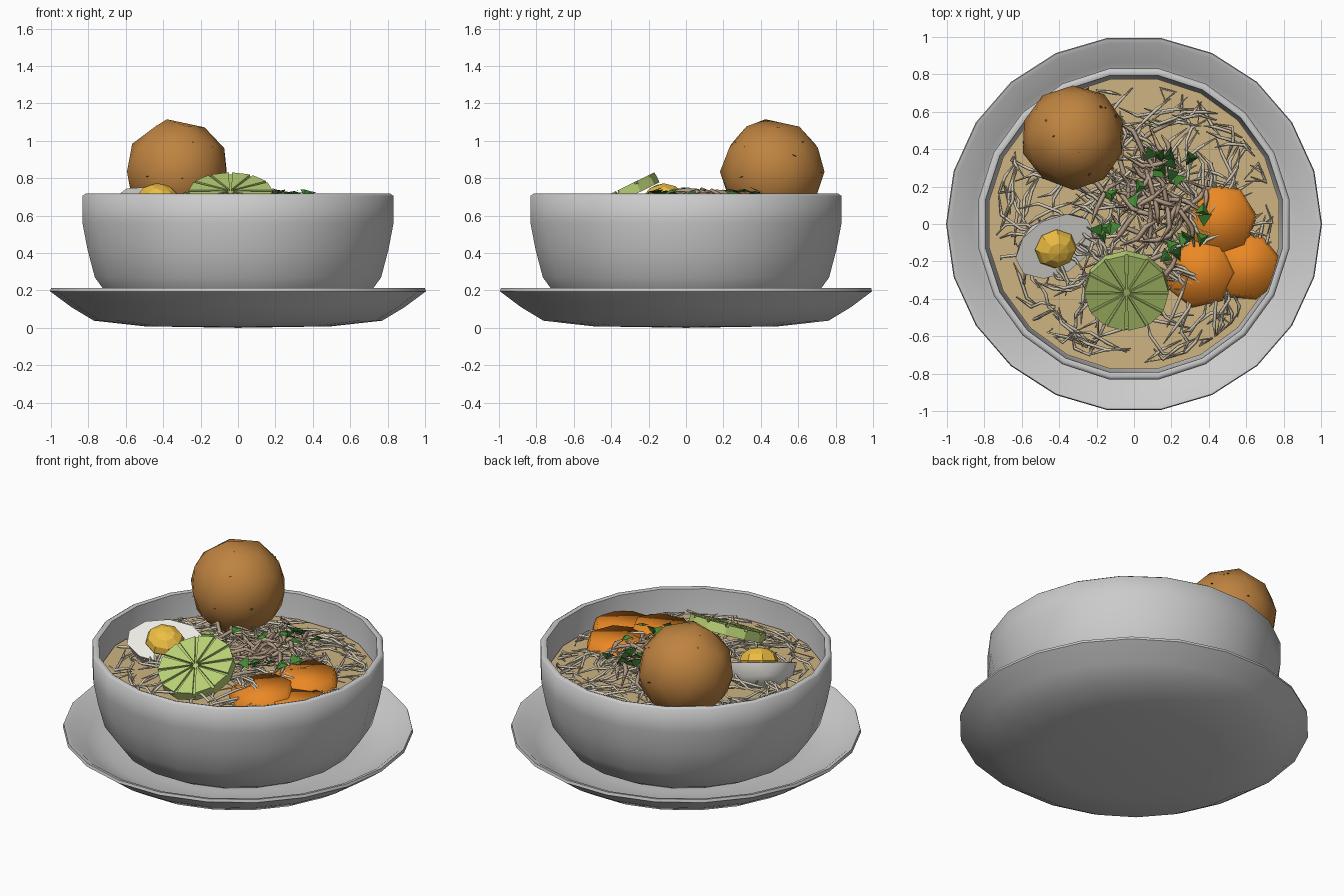
import bpy, bmesh, math, random
from mathutils import Matrix, Vector

if "Cube" in bpy.data.objects:
    bpy.data.objects.remove(bpy.data.objects["Cube"])
random.seed(7)
pi = math.pi
SOUP_Z = 0.56

def material(name, rgb):
    m = bpy.data.materials.new(name)
    m.diffuse_color = (*[c ** 2.2 for c in rgb], 1)
    m.use_nodes = True
    m.node_tree.nodes["Principled BSDF"].inputs["Base Color"].default_value = m.diffuse_color
    return m

def make_active(ob):
    bpy.ops.object.select_all(action='DESELECT')
    ob.select_set(True)
    bpy.context.view_layer.objects.active = ob

def finish(name, bm, mat=None, smooth=None, matrix=None):
    me = bpy.data.meshes.new(name)
    bmesh.ops.recalc_face_normals(bm, faces=bm.faces[:])
    bm.to_mesh(me)
    bm.free()
    if matrix:
        me.transform(matrix)
    ob = bpy.data.objects.new(name, me)
    bpy.context.collection.objects.link(ob)
    if mat:
        me.materials.append(mat)
    if smooth:
        make_active(ob)
        bpy.ops.object.shade_smooth_by_angle(angle=math.radians(smooth))
    return ob

def lathe(name, profile, n, mat=None, smooth=60):
    bm = bmesh.new()
    vs = [bm.verts.new((r, 0, z)) for r, z in profile]
    es = [bm.edges.new(p) for p in zip(vs, vs[1:])]
    rot = Matrix.Rotation(pi / n + pi / 2, 3, 'Z')
    bmesh.ops.rotate(bm, verts=vs, cent=(0, 0, 0), matrix=rot)
    bmesh.ops.spin(bm, geom=vs + es, cent=(0, 0, 0), axis=(0, 0, 1), angle=2 * pi, steps=n)
    bmesh.ops.remove_doubles(bm, verts=bm.verts[:], dist=0.0005)
    return finish(name, bm, mat, smooth)

def prism(bm, pts, z0, z1, top=1.0):
    lo = [bm.verts.new((x, y, z0)) for x, y in pts]
    hi = [bm.verts.new((x * top, y * top, z1)) for x, y in pts]
    bm.faces.new(lo)
    bm.faces.new(hi)
    n = len(pts)
    for i in range(n):
        j = (i + 1) % n
        bm.faces.new((lo[i], lo[j], hi[j], hi[i]))

def ring(r, n, a0=0.0):
    return [(r * math.cos(a0 + 2 * pi * i / n), r * math.sin(a0 + 2 * pi * i / n)) for i in range(n)]

# Materials
china = material("china", (0.90, 0.90, 0.89))
broth = material("broth", (0.80, 0.70, 0.50))
noodle = material("noodle", (0.82, 0.78, 0.70))
shred = material("shred", (0.70, 0.61, 0.52))
orange = material("carrot", (0.92, 0.53, 0.16))
lime_green = material("lime", (0.72, 0.82, 0.46))
herb_green = material("herb", (0.27, 0.53, 0.22))
herb_dark = material("dark_herb", (0.15, 0.28, 0.13))
yellow = material("yolk", (0.93, 0.74, 0.27))
white = material("egg_white", (0.94, 0.93, 0.90))
brown = material("fried_ball", (0.74, 0.51, 0.26))
crumb = material("crumb", (0.42, 0.27, 0.12))

# Saucer, bowl and soup
lathe("saucer", [(0, 0), (0.5, 0.008), (0.77, 0.038), (0.89, 0.11), (1.005, 0.195), (1.0, 0.212),
                 (0.975, 0.207), (0.87, 0.125), (0.75, 0.085), (0.6, 0.07), (0, 0.06)], 22, china)
lathe("bowl", [(0, 0.06), (0.55, 0.07), (0.68, 0.14), (0.775, 0.27), (0.815, 0.42), (0.842, 0.56),
               (0.842, 0.705), (0.825, 0.717), (0.805, 0.71), (0.795, 0.55), (0.76, 0.38), (0.6, 0.2),
               (0, 0.14)], 20, china)
lathe("soup", [(0.785, SOUP_Z - 0.03), (0.785, SOUP_Z), (0, SOUP_Z)], 20, broth)

# Strands: short zigzag tubes over a low heap
def heap(x, y):
    return SOUP_Z + 0.01 + 0.10 * max(0, 1 - (x * x + y * y) / 0.5)

def strands(name, count, centre, spread, step, thick, lift, mat):
    cu = bpy.data.curves.new(name, 'CURVE')
    cu.dimensions = '3D'
    cu.bevel_depth = thick
    cu.bevel_resolution = 0
    cu.use_fill_caps = True
    for _ in range(count):
        a, r = random.uniform(0, 2 * pi), spread * math.sqrt(random.random())
        p = Vector((centre[0] + r * math.cos(a), centre[1] + r * math.sin(a)))
        h = random.uniform(0, 2 * pi)
        pts = []
        for _ in range(4):
            if p.length > 0.74:
                p *= 0.74 / p.length
                h += pi * 0.7
            pts.append((p.x, p.y, heap(*p) + random.uniform(-0.005, lift)))
            p = p + Vector((math.cos(h), math.sin(h))) * step * random.uniform(0.6, 1.3)
            h += random.uniform(-0.7, 0.7)
        s = cu.splines.new('POLY')
        s.points.add(len(pts) - 1)
        for i, (q, c) in enumerate(zip(s.points, pts)):
            q.co = (*c, 1)
            q.radius = 0.3 if i in (0, len(pts) - 1) else 1
    ob = bpy.data.objects.new(name, cu)
    bpy.context.collection.objects.link(ob)
    cu.materials.append(mat)
    make_active(ob)
    bpy.ops.object.convert(target='MESH')

strands("noodles", 280, (0, 0), 0.72, 0.10, 0.009, 0.03, noodle)
strands("meat_shreds", 55, (0.13, 0.12), 0.27, 0.10, 0.014, 0.07, shred)

# Carrot slices with softened edges
for i, (x, y, z, r, n, a, tx, ty) in enumerate([
        (0.46, 0.02, 0.635, 0.20, 7, 1.9, 2, 2),
        (0.60, -0.23, 0.60, 0.185, 8, 0.3, 2, 2),
        (0.35, -0.26, 0.63, 0.195, 7, 0.0, 4, -3)]):
    bm = bmesh.new()
    prism(bm, ring(r, n, a), -0.04, 0.028, 0.88)
    m = (Matrix.Translation((x, y, z)) @ Matrix.Rotation(math.radians(tx), 4, 'X')
         @ Matrix.Rotation(math.radians(ty), 4, 'Y'))
    finish(f"carrot_slice_{i + 1}", bm, orange, 75, m)

# Lime slice: thin disc with twelve raised segments
bm = bmesh.new()
prism(bm, ring(0.225, 12), -0.06, -0.012)
for i in range(12):
    a = 2 * pi * (i + 0.5) / 12
    c = Vector((math.cos(a), math.sin(a))) * 0.018
    w = [(0, 0)] + [(0.206 * math.cos(a + d), 0.206 * math.sin(a + d)) for d in (-0.24, 0.24)]
    prism(bm, [(c.x + x, c.y + y) for x, y in w], -0.02, 0.0)
finish("lime_slice", bm, lime_green, None,
       Matrix.Translation((-0.04, -0.37, 0.733)) @ Matrix.Rotation(math.radians(26), 4, 'X'))

# Half egg and yolk, tilted towards the front right
tilt = Matrix.Translation((-0.42, -0.12, 0.685)) @ Matrix.Rotation(math.radians(24), 4, Vector((0.82, 0.57, 0)))
bm = bmesh.new()
bmesh.ops.create_icosphere(bm, subdivisions=2, radius=1)
bmesh.ops.bisect_plane(bm, geom=bm.verts[:] + bm.edges[:] + bm.faces[:], dist=0.001,
                       plane_co=(0, 0, 0), plane_no=(0, 0, 1), clear_outer=True)
bmesh.ops.holes_fill(bm, edges=[e for e in bm.edges if e.is_boundary])
bmesh.ops.scale(bm, vec=(0.23, 0.165, 0.16), verts=bm.verts[:])
finish("egg_white", bm, white, 50, tilt @ Matrix.Rotation(math.radians(28), 4, 'Z'))
bm = bmesh.new()
bmesh.ops.create_uvsphere(bm, u_segments=8, v_segments=6, radius=1)
bmesh.ops.scale(bm, vec=(0.115, 0.11, 0.075), verts=bm.verts[:])
finish("egg_yolk", bm, yellow, None, tilt @ Matrix.Translation((0.0, -0.01, 0.01)))

# Fried ball, pulled up to a small peak
ball_c = Vector((-0.325, 0.465, 0.835))
bm = bmesh.new()
bmesh.ops.create_icosphere(bm, subdivisions=2, radius=0.28)
for v in bm.verts:
    v.co *= random.uniform(0.98, 1.015)
peak = min(bm.verts, key=lambda v: (v.co - Vector((-0.06, -0.04, 0.27))).length)
peak.co = (-0.055, -0.04, 0.28)
finish("fried_ball", bm, brown, 60, Matrix.Translation(ball_c))

# Loose triangular flakes
def flake(bm, p, size, tilt_amount):
    a = random.uniform(0, 2 * pi)
    pts = [Vector((*q, random.uniform(-tilt_amount, tilt_amount))) + p
           for q in ((size * math.cos(a + k), size * math.sin(a + k)) for k in (0, 2.2, 4.0))]
    lo = [bm.verts.new(q) for q in pts]
    apex = bm.verts.new(p + Vector((0, 0, size * 0.15)))
    bm.faces.new(lo)
    for i in range(3):
        bm.faces.new((lo[i], lo[(i + 1) % 3], apex))

bm = bmesh.new()
for _ in range(12):
    d = Vector((random.uniform(-1, 1), random.uniform(-1, 1), random.uniform(-0.2, 1))).normalized()
    flake(bm, ball_c + d * 0.268, 0.012, 0.006)
finish("crumbs", bm, crumb)

for name, mat, spots in [
        ("herbs", herb_green, [(0.37, 0.07), (0.38, 0.03), (0.03, 0.2), (0.0, 0.13), (-0.12, 0.16),
                               (-0.2, -0.03), (-0.15, -0.02), (-0.11, -0.02), (-0.17, -0.06), (0.2, -0.12),
                               (0.17, -0.17), (0.26, -0.08), (0.36, -0.08), (0.24, 0.24), (0.13, 0.27)]),
        ("dark_herbs", herb_dark, [(0.08, 0.37), (0.13, 0.37), (0.19, 0.37), (0.3, 0.35), (0.2, 0.26),
                                   (0.14, 0.29), (0.23, -0.16), (0.28, -0.07), (0.2, 0.33)])]:
    bm = bmesh.new()
    for x, y in spots:
        flake(bm, Vector((x, y, random.uniform(0.71, 0.735))), 0.045, 0.025)
    finish(name, bm, mat)
